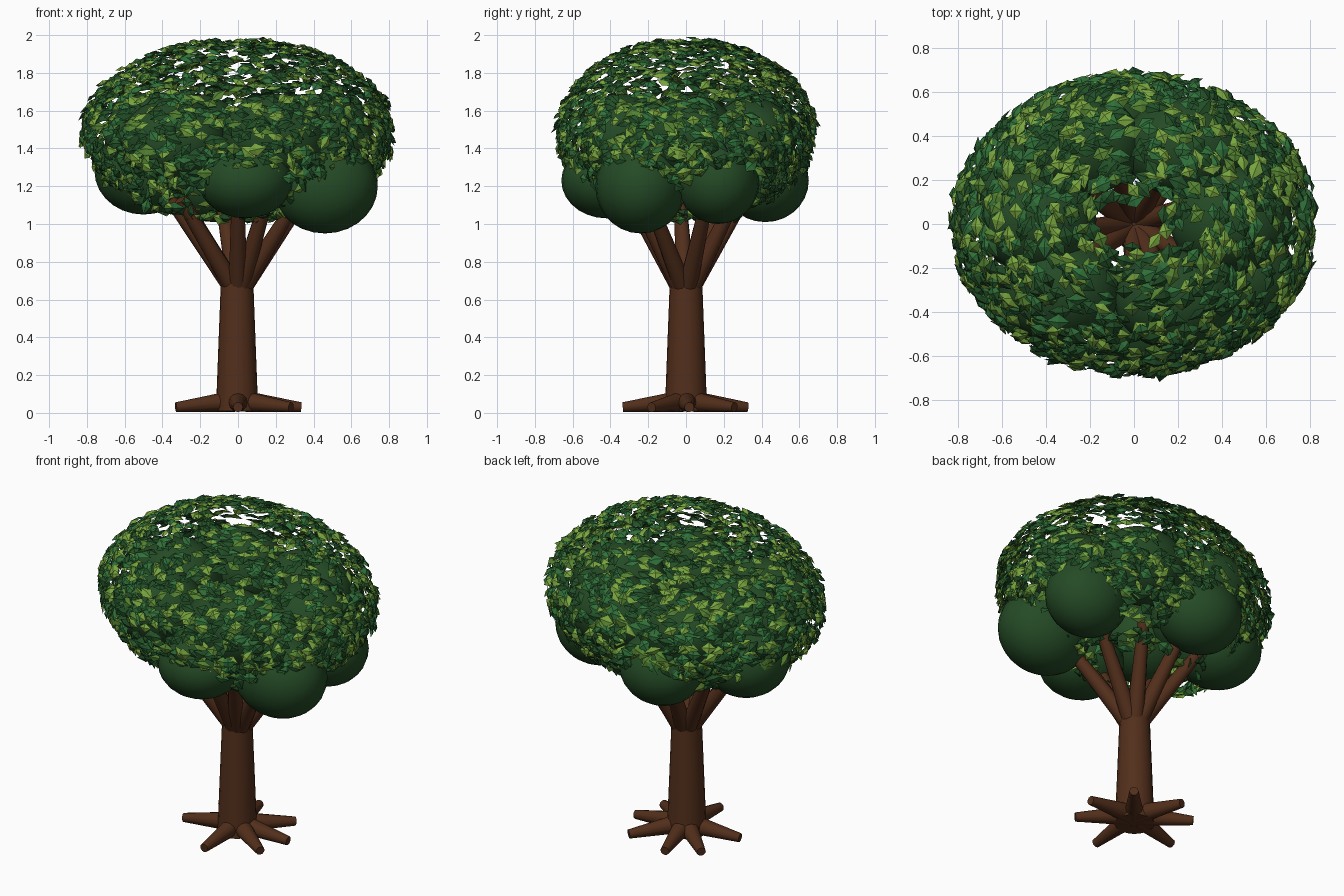
import bpy, bmesh, math, random
from mathutils import Vector, Matrix

if "Cube" in bpy.data.objects:
    bpy.data.objects.remove(bpy.data.objects["Cube"])

random.seed(11)


def material(name, rgb):
    m = bpy.data.materials.new(name)
    m.diffuse_color = (*rgb, 1)
    m.use_nodes = True
    m.node_tree.nodes["Principled BSDF"].inputs["Base Color"].default_value = m.diffuse_color
    return m


BARK = material("bark brown", (0.085, 0.028, 0.011))
FOLIAGE = material("deep foliage green", (0.018, 0.070, 0.019))
LEAF_MATS = [material("dark leaf green", (0.016, 0.080, 0.020)),
             material("mid leaf green", (0.030, 0.165, 0.042)),
             material("fresh leaf green", (0.090, 0.230, 0.032)),
             material("light leaf green", (0.190, 0.385, 0.050))]


def smooth(ob, angle=40):
    bpy.ops.object.select_all(action='DESELECT')
    ob.select_set(True)
    bpy.context.view_layer.objects.active = ob
    bpy.ops.object.shade_smooth_by_angle(angle=math.radians(angle))


def limb(name, a, b, r1, r2, sides=12):
    """Tapered cylinder running from a to b."""
    a, b = Vector(a), Vector(b)
    bpy.ops.mesh.primitive_cone_add(vertices=sides, radius1=r1, radius2=r2,
                                    depth=(b - a).length, location=(a + b) / 2)
    ob = bpy.context.object
    ob.name = name
    ob.rotation_euler = (b - a).to_track_quat('Z', 'Y').to_euler()
    ob.data.materials.append(BARK)
    smooth(ob)
    return ob


def polar(deg, r, z):
    t = math.radians(deg)
    return (r * math.cos(t), r * math.sin(t), z)


# Trunk
limb("trunk", (-0.005, 0, 0.01), (-0.005, 0, 0.72), 0.112, 0.085, 20)

# Surface roots spreading on the ground
for i, deg in enumerate((3, 50, 104, 140, 191, 270, 327)):
    limb(f"root_{i + 1}", polar(deg, 0.03, 0.062), polar(deg, 0.335, 0.030), 0.056, 0.026)

# Branches fanning out from the trunk top: angle, reach, top height
branches = [(-32, 0.37, 1.13), (18, 0.37, 1.14), (60, 0.31, 1.15), (106, 0.33, 1.15),
            (146, 0.37, 1.15), (185, 0.36, 1.13), (215, 0.37, 1.13), (270, 0.31, 1.15),
            (300, 0.31, 1.14)]
for i, (deg, r, z) in enumerate(branches):
    limb(f"branch_{i + 1}", polar(deg, 0.04, 0.68), polar(deg, r, z), 0.050, 0.033)

# Foliage masses: centre and radii
masses = [
    # lower clumps
    (0.46, -0.24, 1.20, 0.28, 0.24, 0.25), (0.49, 0.17, 1.23, 0.25, 0.22, 0.23),
    (0.04, -0.42, 1.23, 0.25, 0.24, 0.20), (-0.13, 0.42, 1.23, 0.25, 0.23, 0.22),
    (-0.50, 0.13, 1.28, 0.26, 0.25, 0.23),
    # upper ring
    (-0.34, -0.30, 1.44, 0.28, 0.24, 0.23), (0.19, -0.34, 1.46, 0.28, 0.23, 0.23),
    (0.44, 0.02, 1.46, 0.28, 0.25, 0.23), (0.23, 0.35, 1.45, 0.28, 0.23, 0.22),
    (-0.23, 0.36, 1.47, 0.27, 0.23, 0.22), (-0.44, 0.02, 1.47, 0.27, 0.25, 0.23),
]
for i, (x, y, z, rx, ry, rz) in enumerate(masses):
    bpy.ops.mesh.primitive_uv_sphere_add(segments=24, ring_count=14, location=(x, y, z))
    ob = bpy.context.object
    ob.name = f"foliage_mass_{i + 1}"
    ob.scale = (rx, ry, rz)
    ob.data.materials.append(FOLIAGE)
    smooth(ob, 60)

# Leaves: small folded diamonds lying along an ellipsoid shell
RX, RY, RZ = 0.84, 0.695, 0.50
bm = bmesh.new()
for _ in range(2650):
    c = random.uniform(-0.96, 0.987)
    if c < -0.7 and random.random() < 0.45:
        continue
    t = random.uniform(0, math.tau)
    s = math.sqrt(1 - c * c)
    k = random.uniform(0.94, 0.995)
    shell = Vector((RX * s * math.cos(t), RY * s * math.sin(t), RZ * c))
    centre = shell * k + Vector((0, 0, 1.49))
    # face outward, tipped upward and jittered
    normal = Vector((shell.x / RX ** 2, shell.y / RY ** 2, shell.z / RZ ** 2)).normalized()
    normal += Vector([random.uniform(-0.4, 0.4) for _ in range(3)]) + Vector((0, 0, 0.5))
    normal.normalize()
    # long axis runs around the crown
    along = Vector((-math.sin(t), math.cos(t), 0))
    along = (along - normal * along.dot(normal)).normalized()
    along = Matrix.Rotation(random.gauss(0, 0.5), 3, normal) @ along
    across = normal.cross(along)
    ln, wd = random.uniform(0.038, 0.056), random.uniform(0.025, 0.037)
    mid = bm.verts.new(centre + normal * 0.013)
    rim = [bm.verts.new(centre + p) for p in
           (along * ln - normal * 0.006, across * wd, -along * ln, -across * wd)]
    tint = random.choices(range(4), (36, 26, 18, 20))[0]
    for j in range(4):
        f = bm.faces.new((mid, rim[j], rim[(j + 1) % 4]))
        f.material_index = tint
mesh = bpy.data.meshes.new("leaves")
bm.to_mesh(mesh)
bm.free()
for m in LEAF_MATS:
    mesh.materials.append(m)
leaves = bpy.data.objects.new("leaves", mesh)
bpy.context.collection.objects.link(leaves)
